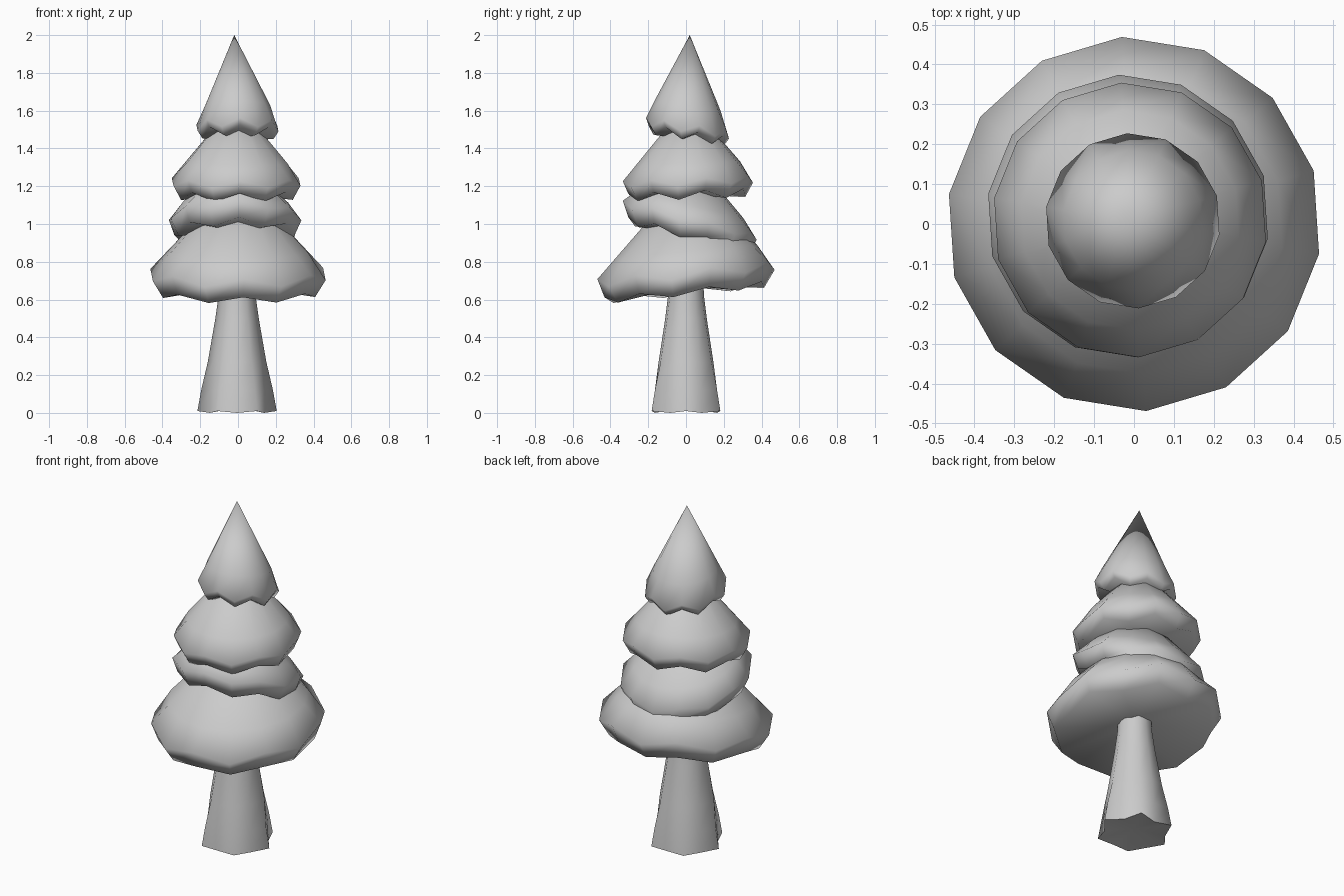
import bpy, bmesh, math

cube = bpy.data.objects.get("Cube")
if cube:
    bpy.data.objects.remove(cube, do_unlink=True)

grey = bpy.data.materials.new("plain_grey")
grey.use_nodes = True
grey.diffuse_color = (0.6, 0.6, 0.6, 1)
grey.node_tree.nodes["Principled BSDF"].inputs["Base Color"].default_value = (0.6, 0.6, 0.6, 1)


def ring(bm, n, center, start, tilt, even, odd):
    """Ring whose alternate vertices take the (radius, z) of even and odd."""
    verts = []
    for i in range(n):
        r, z = odd if i % 2 else even
        a = start + math.tau * i / n
        y = r * math.sin(a)
        verts.append(bm.verts.new((center[0] + r * math.cos(a), center[1] + y, z + tilt * y)))
    return verts


def bridge(bm, lower, upper):
    n = len(lower)
    for i in range(n):
        j = (i + 1) % n
        bm.faces.new((lower[i], lower[j], upper[j], upper[i]))


def fan(bm, verts, point):
    tip = bm.verts.new(point)
    for i, v in enumerate(verts):
        bm.faces.new((v, verts[(i + 1) % len(verts)], tip))


def finish(bm, name):
    bmesh.ops.recalc_face_normals(bm, faces=bm.faces)
    mesh = bpy.data.meshes.new(name)
    bm.to_mesh(mesh)
    bm.free()
    mesh.materials.append(grey)
    obj = bpy.data.objects.new(name, mesh)
    bpy.context.collection.objects.link(obj)
    bpy.ops.object.select_all(action='DESELECT')
    obj.select_set(True)
    bpy.context.view_layer.objects.active = obj
    bpy.ops.object.shade_smooth_by_angle(angle=math.radians(75))


def tier(name, center, radius, z, tilt, neck, drop, hems):
    """Tilted skirt of foliage with a zigzag hem; neck is (radius, z) or a pointed tip."""
    bm = bmesh.new()
    start = math.radians(-86.3)

    def make(even, odd):
        return ring(bm, 14, center, start, tilt, even, odd)

    neck_r, neck_z = neck
    shoulder = (radius * 0.8, z + (neck_z - z) * radius * 0.2 / (radius - neck_r))
    hem = make((radius * 0.92, z - hems[0]), (radius * 0.88, z - hems[1]))
    wide = make((radius, z), (radius, z - drop))
    top = make(shoulder, shoulder)
    bridge(bm, hem, wide)
    bridge(bm, wide, top)
    if neck_r:
        collar = make(neck, neck)
        bridge(bm, top, collar)
        fan(bm, collar, (*center, neck_z))
    else:
        fan(bm, top, (-0.02, 0.02, neck_z))
    # shallow hollow underside
    fan(bm, hem, (*center, z - 0.08))
    finish(bm, name)


# foliage, bottom to top
tier("foliage_bottom", (0, 0), 0.47, 0.755, 0.1, (0.17, 1.07), 0.045, (0.1, 0.135))
tier("foliage_lower", (-0.015, 0.02), 0.355, 1.035, -0.25, (0.17, 1.21), 0.03, (0.08, 0.12))
tier("foliage_upper", (-0.01, 0.01), 0.345, 1.24, 0.04, (0.1, 1.53), 0.035, (0.065, 0.11))
tier("foliage_top", (-0.003, 0.008), 0.22, 1.53, -0.15, (0, 2.0), 0.045, (0.035, 0.085))

# trunk with six flared roots
bm = bmesh.new()
profile = [(0.21, 0.165, 0.01), (0.19, 0.16, 0.12), (0.155, 0.145, 0.27),
           (0.115, 0.11, 0.5), (0.098, 0.095, 0.62), (0.09, 0.09, 0.75)]
rings = [ring(bm, 12, (-0.005, 0), 0, 0, (root, z), (gap, z)) for root, gap, z in profile]
for v in rings[0][1::2]:
    v.co.z = 0
for lower, upper in zip(rings, rings[1:]):
    bridge(bm, lower, upper)
fan(bm, rings[0], (0, 0, 0.03))
fan(bm, rings[-1], (0, 0, 0.75))
finish(bm, "trunk")
